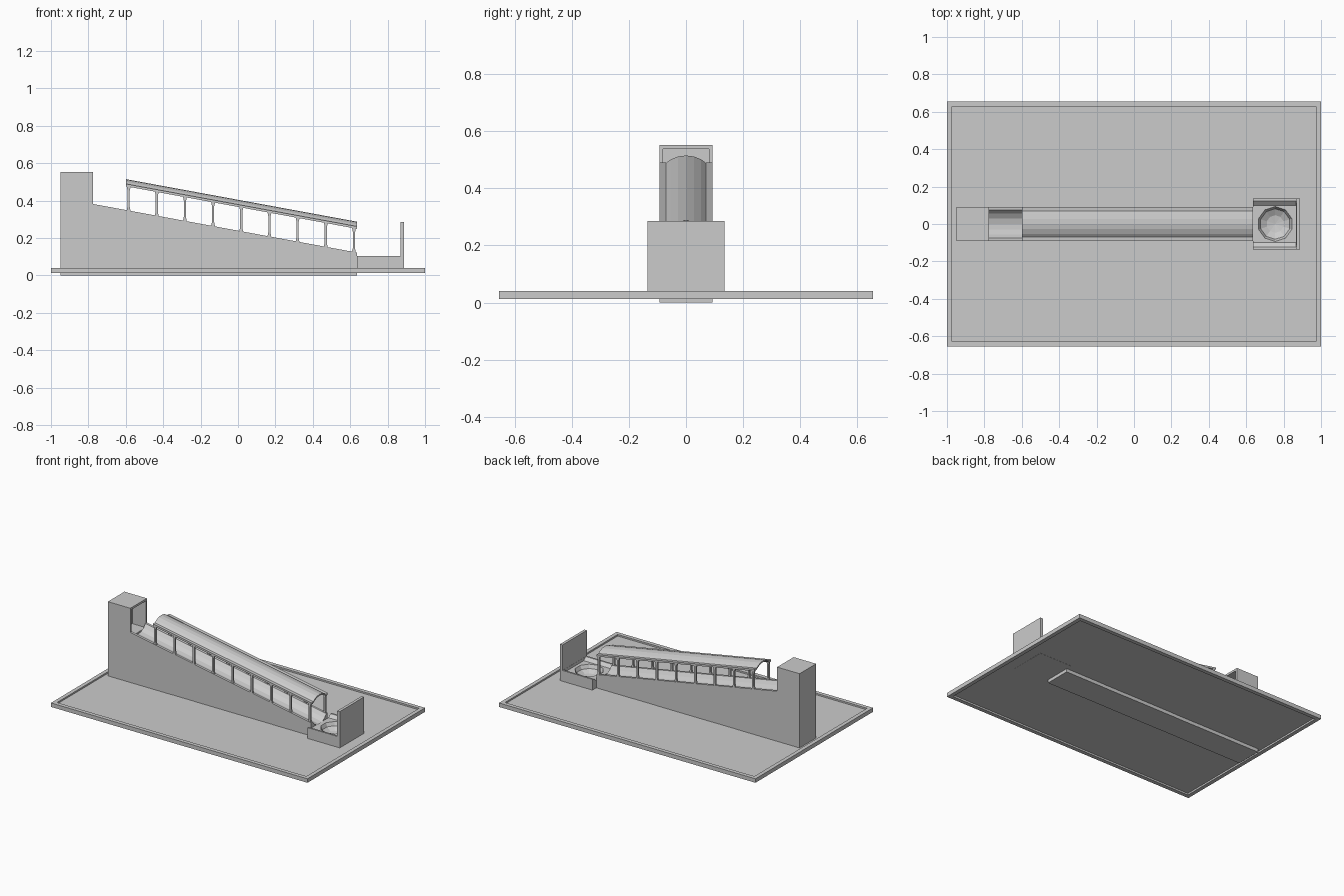
import bpy, bmesh, math

if "Cube" in bpy.data.objects:
    bpy.data.objects.remove(bpy.data.objects["Cube"])

mat = bpy.data.materials.new("plain_grey")
mat.diffuse_color = (0.6, 0.6, 0.6, 1)
mat.use_nodes = True
mat.node_tree.nodes["Principled BSDF"].inputs["Base Color"].default_value = mat.diffuse_color

W = 0.092          # half width of the ramp
SLOPE = -0.184


def ramp_z(x):
    return 0.382 + SLOPE * (x + 0.775)


def loft(name, groups):
    """Each group is a list of matching point loops, skinned and capped."""
    bm = bmesh.new()
    for loops in groups:
        part = [[bm.verts.new(p) for p in loop] for loop in loops]
        for a, b in zip(part, part[1:]):
            for i in range(len(a)):
                j = (i + 1) % len(a)
                bm.faces.new((a[i], a[j], b[j], b[i]))
        bm.faces.new(part[0][::-1])
        bm.faces.new(part[-1])
    bmesh.ops.recalc_face_normals(bm, faces=bm.faces)
    me = bpy.data.meshes.new(name)
    bm.to_mesh(me)
    bm.free()
    me.materials.append(mat)
    ob = bpy.data.objects.new(name, me)
    bpy.context.collection.objects.link(ob)
    return ob


def box(x0, x1, y0, y1, z0, z1):
    rect = [(x0, y0), (x1, y0), (x1, y1), (x0, y1)]
    return [[(x, y, z) for x, y in rect] for z in (z0, z1)]


def arc(half, rise, n=6):
    """Shallow arc from +half to -half as (y, z) pairs."""
    r = (half * half + rise * rise) / (2 * rise)
    a = math.asin(half / r)
    return [(r * math.sin(t), r * math.cos(t) - r + rise)
            for t in (a - 2 * a * i / n for i in range(n + 1))]


# base board with a rim standing above and below the floor
Y = 0.655
loft("base_floor", [box(-0.98, 0.98, -Y + 0.02, Y - 0.02, 0.024, 0.029)])
loft("base_rim", [
    box(-1, 1, -Y, -Y + 0.028, 0.012, 0.04),
    box(-1, 1, Y - 0.028, Y, 0.012, 0.04),
    box(-1, -0.972, -Y + 0.028, Y - 0.028, 0.012, 0.04),
    box(0.972, 1, -Y + 0.028, Y - 0.028, 0.012, 0.04)])

# start tower with an open alcove facing down the ramp
loft("start_tower", [
    box(-0.95, -0.88, -W, W, 0, 0.552),
    box(-0.88, -0.775, -W, W, 0, 0.35),
    box(-0.88, -0.775, -W, -0.08, 0.35, 0.552),
    box(-0.88, -0.775, 0.08, W, 0.35, 0.552),
    box(-0.88, -0.775, -0.08, 0.08, 0.537, 0.552)])


# ramp in five sections, with a rounded groove along the top
def ramp_loop(x, w):
    z = ramp_z(x)
    groove = [(y, z - d) for y, d in arc(0.075, 0.045)]
    return [(x, y, h) for y, h in [(-w, 0), (w, 0), (w, z)] + groove + [(-w, z)]]


cuts = [-0.775, -0.45, -0.27, 0.15, 0.335, 0.635]
loft("ramp", [[ramp_loop(a, W - 0.001 * (i % 2)), ramp_loop(b, W - 0.001 * (i % 2))]
              for i, (a, b) in enumerate(zip(cuts, cuts[1:]))])

# arched canopy above the groove
RAIL = 0.127


def canopy_loop(x):
    z = ramp_z(x) + RAIL + 0.008
    outer = [(y, z + h) for y, h in arc(0.075, 0.03)]
    inner = [(y, z + h - 0.008) for y, h in arc(0.072, 0.028)]
    return [(x, y, h) for y, h in outer + inner[::-1]]


loft("canopy", [[canopy_loop(-0.6), canopy_loop(0.635)]])

# side rails and nine flared posts on each side
rails, posts = [], []
for s in (-1, 1):
    rails.append([[(x, s * y, ramp_z(x) + RAIL + h)
                   for y, h in ((0.07, 0), (W, 0), (W, 0.013), (0.07, 0.013))]
                  for x in (-0.6, 0.635)])
    for i in range(9):
        x = -0.585 + i * 0.1506
        half = [(0.011, -0.004), (0.006, 0.02), (0.006, RAIL - 0.02), (0.011, RAIL + 0.003)]
        prof = half + [(-a, h) for a, h in half[::-1]]
        posts.append([[(x + a, s * y, ramp_z(x + a) + h) for a, h in prof]
                      for y in (0.076, 0.09)])
loft("canopy_rails", rails)
loft("canopy_posts", posts)

# catch tray with sloping inner walls and a faceted bowl
tray = loft("catch_tray", [box(0.635, 0.888, -0.135, 0.135, 0.023, 0.105)])
recess = loft("tray_recess_cutter", [[
    [(x, y, z) for y, z in ((-0.099, 0.085), (0.099, 0.085), (0.131, 0.112), (-0.131, 0.112))]
    for x in (0.62, 0.867)]])
bpy.ops.mesh.primitive_uv_sphere_add(segments=10, ring_count=6, radius=0.094,
                                     location=(0.755, 0, 0.086))
bowl = bpy.context.object
bowl.name = "bowl_cutter"
bowl.scale.z = 0.55
bowl.data.materials.append(mat)
for cutter in (recess, bowl):
    m = tray.modifiers.new("cut", 'BOOLEAN')
    m.operation, m.solver, m.object = 'DIFFERENCE', 'EXACT', cutter
    cutter.hide_render = True
    cutter.display_type = 'WIRE'

# upright stop board behind the bowl
loft("stop_board", [box(0.868, 0.888, -0.135, 0.135, 0.1, 0.285)])
